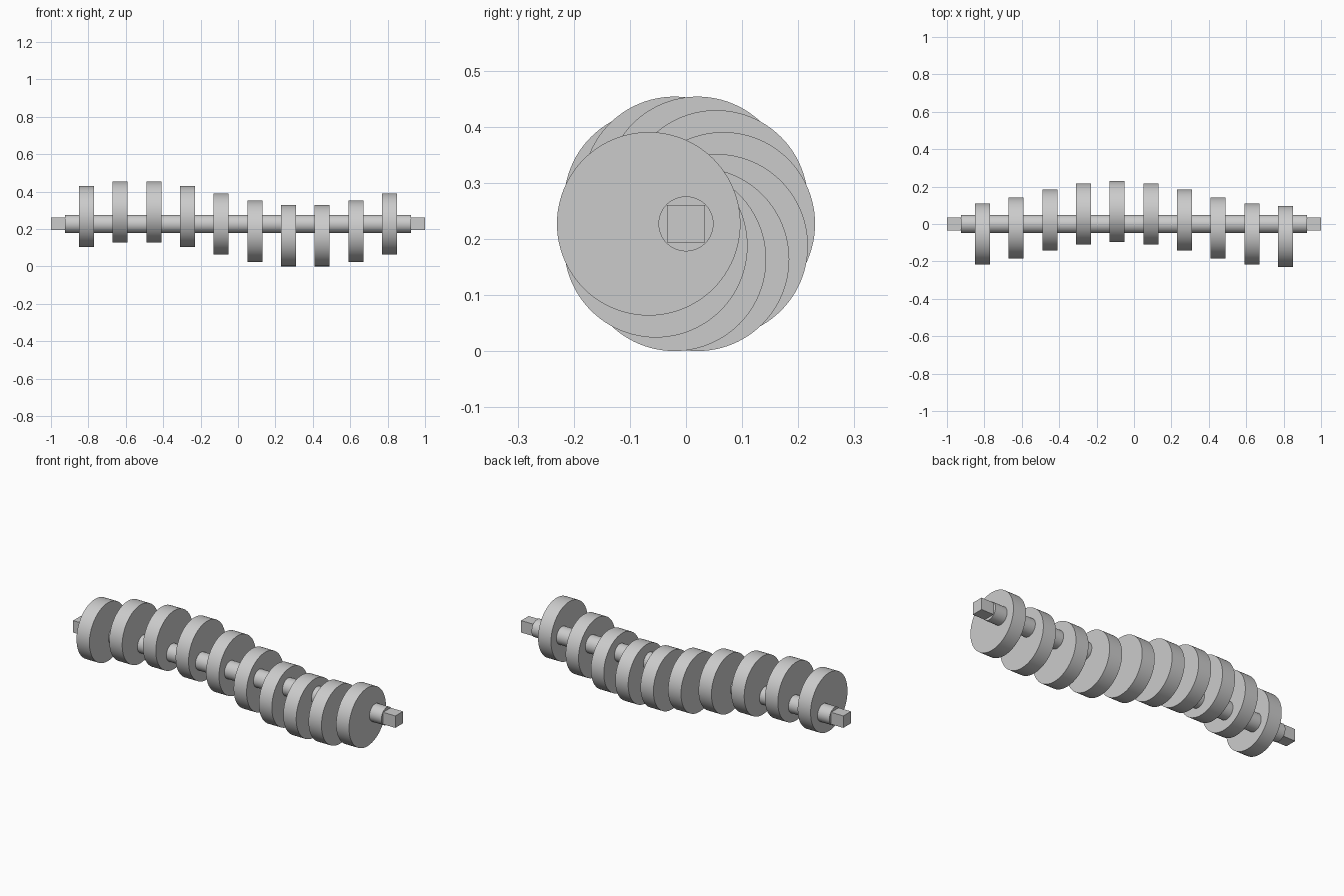
import bpy
from math import radians, sin, cos, pi

cube = bpy.data.objects.get("Cube")
if cube:
    bpy.data.objects.remove(cube, do_unlink=True)

AXIS_Z = 0.2268      # height of the shaft axis
LOBE_RADIUS = 0.1635
THROW = 0.0665       # eccentric offset of each lobe
LOBES = 10
PITCH = 0.18
STEP = radians(36)

steel = bpy.data.materials.new("grey steel")
steel.use_nodes = True
grey = (0.6, 0.6, 0.6, 1)
steel.diffuse_color = grey
steel.node_tree.nodes["Principled BSDF"].inputs["Base Color"].default_value = grey


def rod(name, radius, length, x, y=0, z=AXIS_Z):
    """Smooth round bar lying along x."""
    bpy.ops.mesh.primitive_cylinder_add(vertices=96, radius=radius, depth=length,
                                        location=(x, y, z), rotation=(0, pi / 2, 0))
    part = bpy.context.object
    part.name = name
    part.data.materials.append(steel)
    bpy.ops.object.shade_smooth_by_angle(angle=radians(30))


# Round shaft
SHAFT_HALF = 0.924
rod("shaft", 0.049, 2 * SHAFT_HALF, 0)

# Square drive ends
for side, name in ((-1, "right_square_end"), (1, "left_square_end")):
    bpy.ops.mesh.primitive_cube_add(size=1, location=(side * (1 + SHAFT_HALF) / 2, 0, AXIS_Z))
    end = bpy.context.object
    end.name = name
    end.scale = (1 - SHAFT_HALF, 0.067, 0.067)
    end.data.materials.append(steel)

# Eccentric lobes, each turned one step further around the shaft
for i in range(LOBES):
    angle = pi + STEP * (LOBES - 1 - i)
    rod(f"lobe_{i + 1}", LOBE_RADIUS, 0.08, PITCH * (i - (LOBES - 1) / 2),
        THROW * cos(angle), AXIS_Z + THROW * sin(angle))
